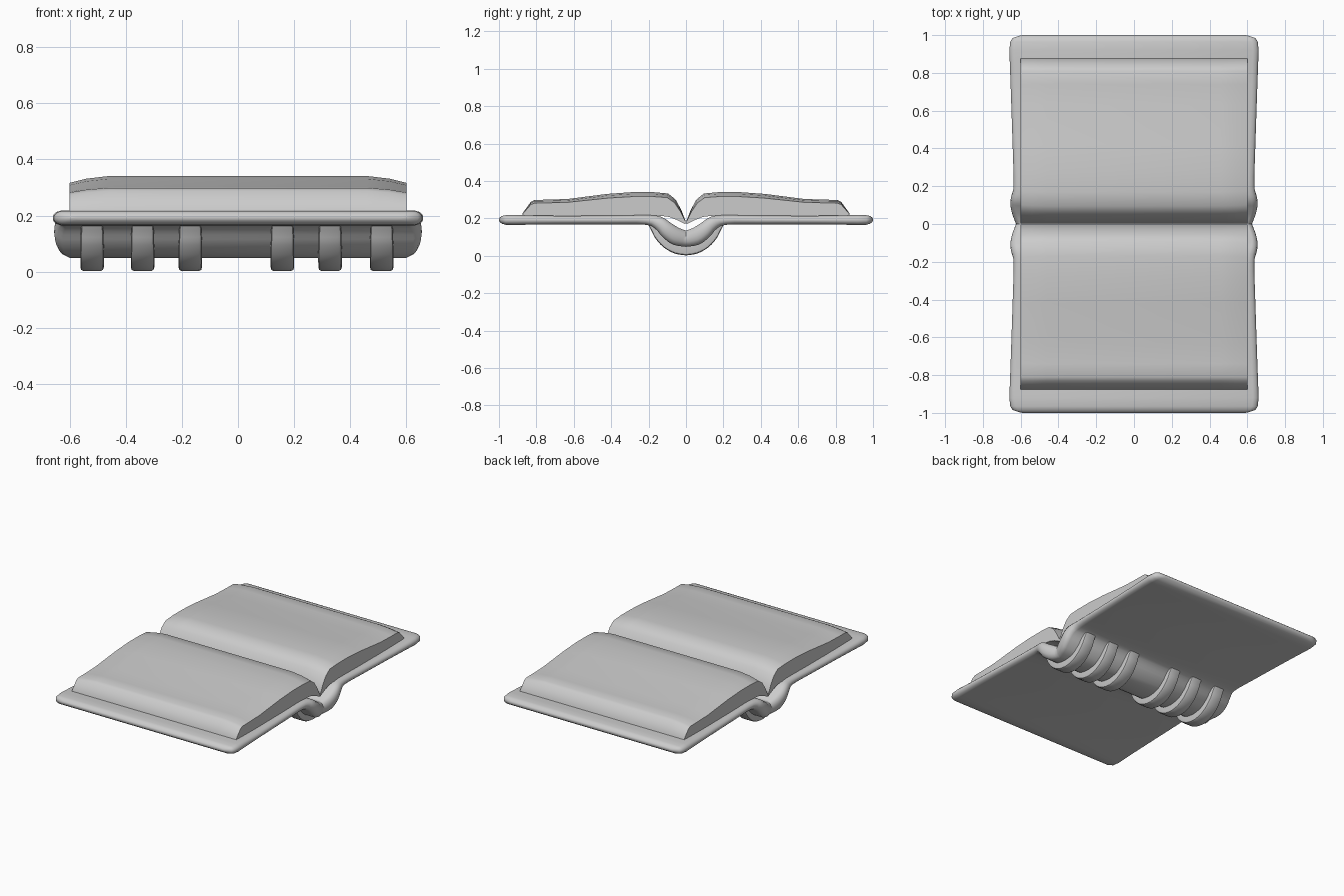
import bpy, bmesh


def refine(stations, n=3):
    """Catmull-Rom smoothing through a list of station tuples."""
    out = []
    for i in range(len(stations) - 1):
        p0, p1 = stations[max(i - 1, 0)], stations[i]
        p2, p3 = stations[i + 1], stations[min(i + 2, len(stations) - 1)]
        for k in range(n):
            t = k / n
            out.append(tuple(0.5 * (2 * b + (c - a) * t + (2 * a - 5 * b + 4 * c - d) * t * t
                                    + (3 * b - a - 3 * c + d) * t ** 3)
                             for a, b, c, d in zip(p0, p1, p2, p3)))
    return out + [stations[-1]]


def mirrored(half):
    """Mirror stations that start on y = 0 to the -y side."""
    return [(-a, b, -c, d, w) for a, b, c, d, w in reversed(half[1:])] + half


def loft(name, stations, ring, x0=0.0, angle=40):
    """Stations: (bottom y, bottom z, top y, top z, half width); ring: (inset, height 0-1)."""
    bm = bmesh.new()
    sides = [(1, i, t) for i, t in ring] + [(-1, i, t) for i, t in reversed(ring)]
    loops = []
    for by, bz, ty, tz, w in stations:
        loops.append([bm.verts.new((x0 + s * (w - i), by + (ty - by) * t, bz + (tz - bz) * t))
                      for s, i, t in sides])
    n = len(sides)
    for a, b in zip(loops, loops[1:]):
        for k in range(n):
            bm.faces.new((a[k], a[(k + 1) % n], b[(k + 1) % n], b[k]))
    bm.faces.new(loops[0])
    bm.faces.new(loops[-1])
    bmesh.ops.recalc_face_normals(bm, faces=bm.faces)
    me = bpy.data.meshes.new(name)
    bm.to_mesh(me)
    bm.free()
    ob = bpy.data.objects.new(name, me)
    bpy.context.collection.objects.link(ob)
    bpy.ops.object.select_all(action='DESELECT')
    ob.select_set(True)
    bpy.context.view_layer.objects.active = ob
    bpy.ops.object.shade_smooth_by_angle(angle=angle * 3.14159 / 180)
    return ob


# Cover: two flat boards joined by a sagging rounded spine
half = refine([
    (0.00, 0.048, 0.00, 0.135, 0.625),
    (0.07, 0.060, 0.04, 0.150, 0.645),
    (0.125, 0.10, 0.085, 0.178, 0.655),
    (0.165, 0.145, 0.125, 0.205, 0.650),
    (0.22, 0.166, 0.19, 0.217, 0.637),
    (0.40, 0.168, 0.40, 0.215, 0.642),
    (0.70, 0.168, 0.70, 0.214, 0.652),
    (0.92, 0.165, 0.92, 0.218, 0.660),
])
half += [(0.965, 0.166, 0.965, 0.217, 0.655),
         (0.985, 0.172, 0.985, 0.213, 0.642),
         (0.997, 0.182, 0.997, 0.203, 0.605),
         (1.0, 0.188, 1.0, 0.197, 0.59)]
loft("cover", mirrored(half),
     [(0.03, 0), (0.012, 0.1), (0.002, 0.3), (0, 0.5), (0.002, 0.7), (0.012, 0.9), (0.03, 1)])

# Page blocks: arched tops with a sloping outer edge
pages = [
    (0.002, 0.168, 0.002, 0.185, 0.60),
    (0.045, 0.190, 0.025, 0.245, 0.60),
    (0.09, 0.208, 0.055, 0.300, 0.60),
    (0.13, 0.213, 0.095, 0.333, 0.60),
    (0.20, 0.210, 0.17, 0.340, 0.60),
    (0.30, 0.205, 0.28, 0.341, 0.60),
    (0.42, 0.205, 0.42, 0.331, 0.60),
    (0.63, 0.205, 0.63, 0.304, 0.60),
    (0.74, 0.205, 0.74, 0.300, 0.60),
    (0.81, 0.205, 0.81, 0.299, 0.60),
    (0.835, 0.205, 0.83, 0.288, 0.60),
    (0.875, 0.205, 0.875, 0.226, 0.60),
]
page_ring = [(0, 0), (0, 0.82), (0.06, 0.93), (0.14, 1)]
loft("back_pages", pages, page_ring)
loft("front_pages", [(-a, b, -c, d, w) for a, b, c, d, w in pages], page_ring)

# Raised bands wrapped round the spine
band = refine([
    (0.00, 0.002, 0.00, 0.06, 0.042),
    (0.06, 0.012, 0.05, 0.07, 0.042),
    (0.12, 0.045, 0.095, 0.09, 0.042),
    (0.165, 0.095, 0.13, 0.125, 0.041),
    (0.185, 0.135, 0.155, 0.155, 0.040),
    (0.20, 0.163, 0.18, 0.175, 0.038),
])
for i, x in enumerate((-0.52, -0.34, -0.17, 0.158, 0.328, 0.512)):
    loft(f"spine_band_{i + 1}", mirrored(band), [(0.012, 0), (0.003, 0.08), (0, 0.25), (0, 1)], x)
